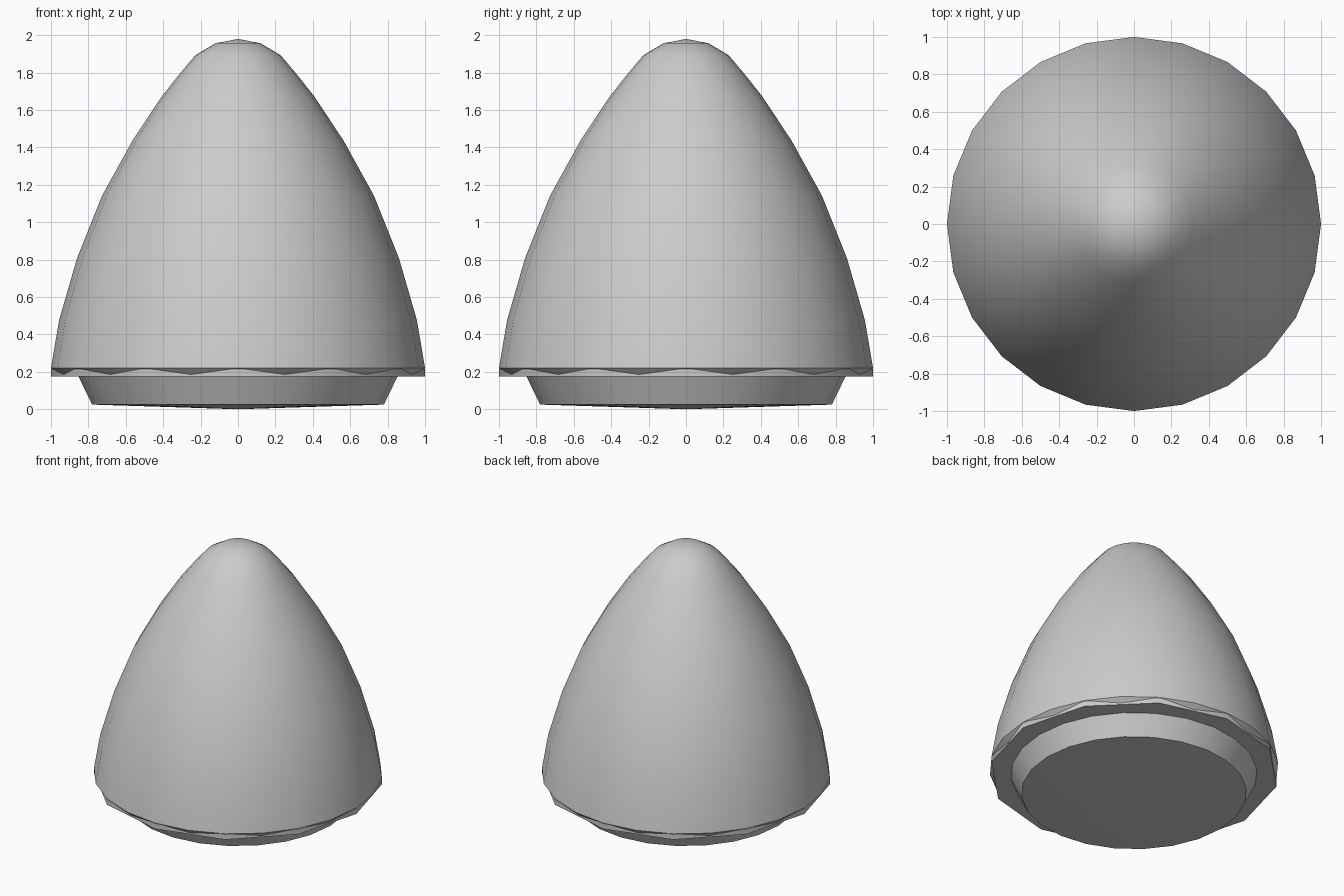
import bpy, bmesh, math

if "Cube" in bpy.data.objects:
    bpy.data.objects.remove(bpy.data.objects["Cube"])


def lathe(name, profile, sides, angle):
    """Revolve (radius, z) points about z; radius 0 becomes a pole."""
    bm = bmesh.new()
    rings = []
    for r, z in profile:
        if r == 0:
            rings.append([bm.verts.new((0, 0, z))] * sides)
        else:
            rings.append([bm.verts.new((r * math.cos(2 * math.pi * i / sides),
                                        r * math.sin(2 * math.pi * i / sides), z))
                          for i in range(sides)])
    for low, high in zip(rings, rings[1:]):
        for i in range(sides):
            j = (i + 1) % sides
            corners = [low[i], low[j], high[j], high[i]]
            bm.faces.new(list(dict.fromkeys(corners)))
    bmesh.ops.recalc_face_normals(bm, faces=bm.faces)
    mesh = bpy.data.meshes.new(name)
    bm.to_mesh(mesh)
    bm.free()
    obj = bpy.data.objects.new(name, mesh)
    bpy.context.collection.objects.link(obj)
    bpy.ops.object.select_all(action='DESELECT')
    obj.select_set(True)
    bpy.context.view_layer.objects.active = obj
    bpy.ops.object.shade_smooth_by_angle(angle=math.radians(angle))
    return obj


# Rounded nose shell, undercut at its lower edge
lathe("nose_shell", [(0, 0.18), (0.96, 0.18), (1.0, 0.22), (0.957, 0.475),
                     (0.86, 0.81), (0.728, 1.14), (0.565, 1.435),
                     (0.41, 1.67), (0.315, 1.79), (0.228, 1.893),
                     (0.12, 1.957), (0, 1.98)], 24, 35)

# Twelve-sided rim plate under the shell
lathe("rim_plate", [(0, 0.175), (1.0, 0.175), (1.0, 0.215), (0, 0.215)], 12, 35)

# Tapered base plug with a very slightly bulged underside
lathe("base_plug", [(0, 0.0), (0.78, 0.025), (0.86, 0.19), (0, 0.19)], 24, 35)
